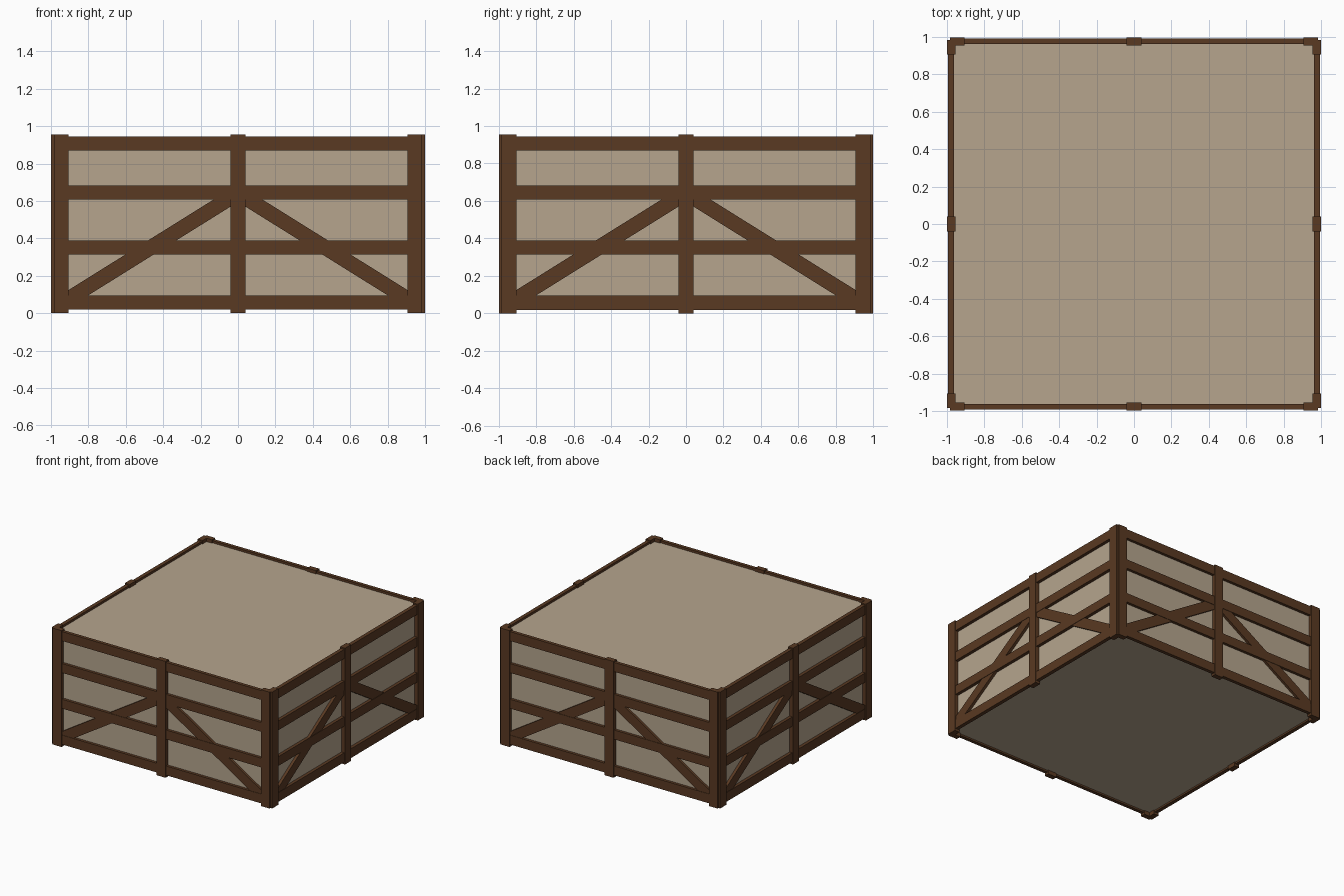
import bpy, math
from mathutils import Matrix, Vector

if "Cube" in bpy.data.objects:
    bpy.data.objects.remove(bpy.data.objects["Cube"])


def material(name, color):
    m = bpy.data.materials.new(name)
    m.diffuse_color = (*color, 1)
    m.use_nodes = True
    m.node_tree.nodes["Principled BSDF"].inputs["Base Color"].default_value = m.diffuse_color
    return m


WOOD = material("dark brown wood", (0.100, 0.041, 0.016))
FILL = material("beige fill", (0.465, 0.375, 0.270))


def box(name, lo, hi, mat, turn=0.0, tilt=0.0):
    """Box between two corners, tilted about its own y axis, then turned about world z."""
    lo, hi = Vector(lo), Vector(hi)
    c, h = (lo + hi) / 2, (hi - lo) / 2
    M = (Matrix.Rotation(turn, 4, 'Z') @ Matrix.Translation(c)
         @ Matrix.Rotation(tilt, 4, 'Y'))
    verts = [M @ Vector((x * h.x, y * h.y, z * h.z))
             for x in (-1, 1) for y in (-1, 1) for z in (-1, 1)]
    faces = [(0, 1, 3, 2), (4, 6, 7, 5), (0, 4, 5, 1),
             (2, 3, 7, 6), (0, 2, 6, 4), (1, 5, 7, 3)]
    me = bpy.data.meshes.new(name)
    me.from_pydata([v[:] for v in verts], [], faces)
    me.materials.append(mat)
    ob = bpy.data.objects.new(name, me)
    bpy.context.collection.objects.link(ob)
    return ob


# Solid filling inside the frame
box("filling", (-0.968, -0.968, 0.033), (0.968, 0.968, 0.927), FILL)

# One fence panel per side, turned about the centre
for i, side in enumerate(("front", "right", "back", "left")):
    a = i * math.pi / 2
    out = 1.0 if i % 2 else 0.997      # outer face of the posts
    # Upright posts
    for n, x in (("left", -0.945), ("middle", 0), ("right", 0.945)):
        box(f"{side}_{n}_post", (x - 0.04, -out, 0), (x + 0.04, -0.955, 0.955), WOOD, a)
    # Horizontal rails
    for k, z in enumerate((0.057, 0.352, 0.645, 0.907)):
        box(f"{side}_rail_{k + 1}", (-0.98, -out + 0.006, z - 0.038),
            (0.98, -0.963, z + 0.038), WOOD, a)
    # Diagonal braces rising to the middle post
    for s in (-1, 1):
        p, q = Vector((s * 0.93, 0.062)), Vector((0, 0.642))
        mid, half = (p + q) / 2, (q - p).length / 2
        box(f"{side}_brace_{'left' if s < 0 else 'right'}",
            (mid.x - half, -out + 0.009, mid.y - 0.04),
            (mid.x + half, -0.964, mid.y + 0.04), WOOD, a,
            s * math.atan2(q.y - p.y, abs(p.x)))
